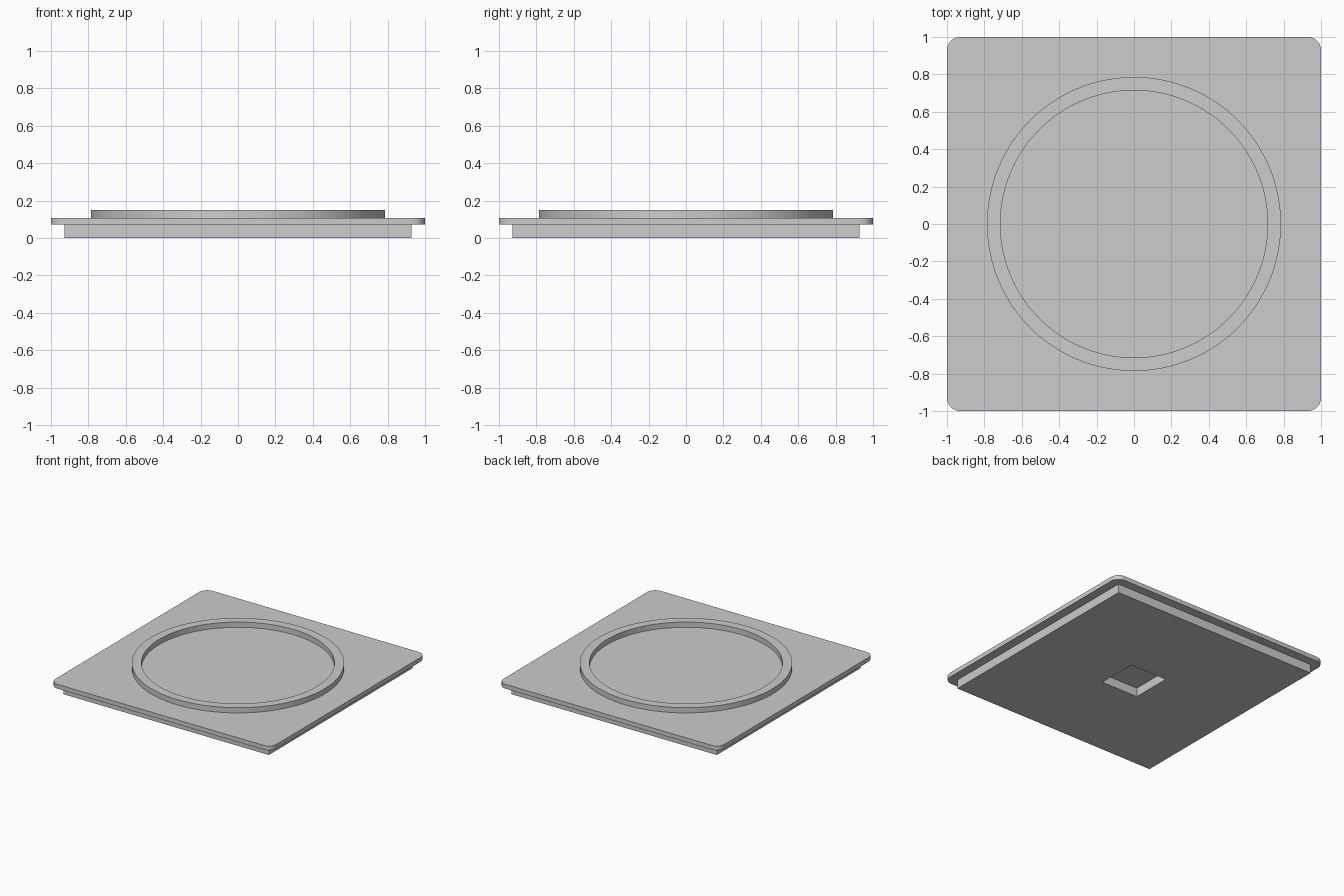
import bpy, bmesh, math

cube = bpy.data.objects.get("Cube")
if cube:
    bpy.data.objects.remove(cube, do_unlink=True)

GREY = (0.604, 0.604, 0.604, 1.0)
grey = bpy.data.materials.new("light grey")
grey.use_nodes = True
grey.diffuse_color = GREY
grey.node_tree.nodes["Principled BSDF"].inputs["Base Color"].default_value = GREY

# Level heights: base bottom, plate bottom, plate top, ring top
Z_BASE, Z_PLATE, Z_TOP, Z_RIM = 0.0, 0.0714, 0.107, 0.15


def finish(bm, name, smooth):
    bmesh.ops.recalc_face_normals(bm, faces=bm.faces)
    mesh = bpy.data.meshes.new(name)
    bm.to_mesh(mesh)
    bm.free()
    mesh.materials.append(grey)
    obj = bpy.data.objects.new(name, mesh)
    bpy.context.collection.objects.link(obj)
    if smooth:
        bpy.ops.object.select_all(action="DESELECT")
        obj.select_set(True)
        bpy.context.view_layer.objects.active = obj
        bpy.ops.object.shade_smooth_by_angle(angle=math.radians(30))
    return obj


def tube(name, sides, outer, inner, z0, z1, turn=0.0, smooth=False):
    """Closed tube with a rectangular section and any number of sides."""
    bm = bmesh.new()
    section = [(outer, z0), (outer, z1), (inner, z1), (inner, z0)]
    loops = []
    for i in range(sides):
        a = turn + math.tau * i / sides
        loops.append([bm.verts.new((r * math.cos(a), r * math.sin(a), z))
                      for r, z in section])
    for i in range(sides):
        here, after = loops[i], loops[(i + 1) % sides]
        for j in range(4):
            k = (j + 1) % 4
            bm.faces.new((here[j], after[j], after[k], here[k]))
    return finish(bm, name, smooth)


# Square base with a square pocket through to the plate
corner = math.sqrt(2)
tube("base_block", 4, 0.9286 * corner, 0.166 * corner, Z_BASE, Z_PLATE,
     turn=math.pi / 4)

# Wide plate with rounded vertical corners
bm = bmesh.new()
bmesh.ops.create_cube(bm, size=1)
for v in bm.verts:
    v.co.x *= 2
    v.co.y *= 2
    v.co.z = Z_TOP if v.co.z > 0 else Z_PLATE
upright = [e for e in bm.edges
           if abs(e.verts[0].co.z - e.verts[1].co.z) > 0.01]
bmesh.ops.bevel(bm, geom=upright, offset=0.0714, segments=10, profile=0.5,
                affect="EDGES")
finish(bm, "top_plate", True)

# Raised round rim on the plate
tube("raised_ring", 128, 0.7857, 0.7143, Z_TOP, Z_RIM, smooth=True)
